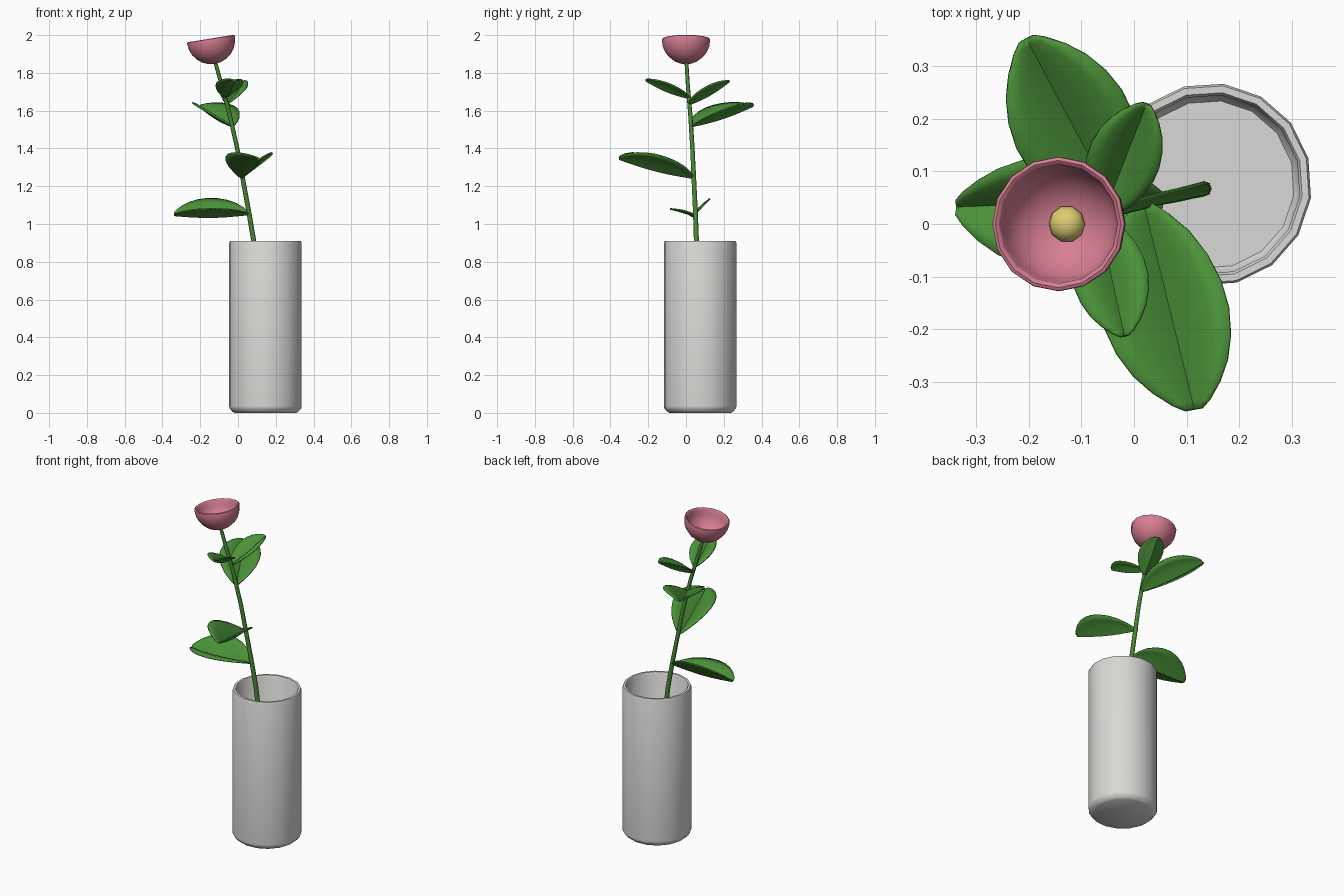
import bpy, bmesh, math
from mathutils import Vector, Matrix

if "Cube" in bpy.data.objects:
    bpy.data.objects.remove(bpy.data.objects["Cube"])


def material(name, rgb):
    m = bpy.data.materials.new(name)
    m.diffuse_color = (*rgb, 1)
    m.use_nodes = True
    m.node_tree.nodes["Principled BSDF"].inputs["Base Color"].default_value = m.diffuse_color
    return m


GREEN = material("leaf_green", (0.07, 0.29, 0.04))
STEM = material("stem_green", (0.065, 0.24, 0.035))
PINK = material("petal_pink", (0.68, 0.21, 0.29))
YELLOW = material("centre_yellow", (0.73, 0.60, 0.17))
WHITE = material("vase_white", (0.70, 0.69, 0.67))


def finish(name, bm, mat, angle=50):
    bmesh.ops.remove_doubles(bm, verts=bm.verts, dist=1e-5)
    bmesh.ops.recalc_face_normals(bm, faces=bm.faces)
    me = bpy.data.meshes.new(name)
    bm.to_mesh(me)
    bm.free()
    me.materials.append(mat)
    ob = bpy.data.objects.new(name, me)
    bpy.context.collection.objects.link(ob)
    bpy.ops.object.select_all(action='DESELECT')
    ob.select_set(True)
    bpy.context.view_layer.objects.active = ob
    bpy.ops.object.shade_smooth_by_angle(angle=math.radians(angle))
    return ob


def lathe(name, profile, sides, matrix, mat, start=0.0):
    """Spin an (r, z) profile that starts and ends on the axis."""
    bm = bmesh.new()
    rings = []
    for r, z in profile:
        rings.append([bm.verts.new((r * math.cos(start + 2 * math.pi * i / sides),
                                    r * math.sin(start + 2 * math.pi * i / sides), z))
                      for i in range(sides if r > 1e-6 else 1)])
    for a, b in zip(rings, rings[1:]):
        for i in range(sides):
            j = (i + 1) % sides
            vs = [a[i % len(a)], a[j % len(a)], b[j % len(b)], b[i % len(b)]]
            bm.faces.new(list(dict.fromkeys(vs)))
    bm.transform(matrix)
    return finish(name, bm, mat)


# Vase: hollow 16-sided cylinder with chamfered foot and rounded rim
lathe("vase", [(0, 0), (0.165, 0), (0.176, 0.007), (0.192, 0.025), (0.193, 0.035),
               (0.193, 0.90), (0.189, 0.91), (0.176, 0.91), (0.171, 0.90),
               (0.171, 0.05), (0.16, 0.035), (0, 0.035)],
      16, Matrix.Translation((0.145, 0.075, 0)), WHITE, math.radians(15))

# Stem: gently leaning tapered tube
path = [(0.133, 0.067, 0.035), (0.130, 0.066, 0.30), (0.112, 0.062, 0.65),
        (0.083, 0.055, 0.91), (0.058, 0.050, 1.06), (0.027, 0.042, 1.23),
        (-0.004, 0.034, 1.40), (-0.047, 0.022, 1.59), (-0.085, 0.010, 1.73),
        (-0.122, 0.002, 1.862)]
bm = bmesh.new()
rings = []
for k, p in enumerate(path):
    r = 0.015 - 0.005 * k / (len(path) - 1)
    d = Vector(path[min(k + 1, len(path) - 1)]) - Vector(path[max(k - 1, 0)])
    q = Vector((0, 0, 1)).rotation_difference(d)
    rings.append([bm.verts.new(Vector(p) + q @ Vector((r * math.cos(i * math.pi / 4),
                                                       r * math.sin(i * math.pi / 4), 0)))
                  for i in range(8)])
for a, b in zip(rings, rings[1:]):
    for i in range(8):
        bm.faces.new((a[i], a[(i + 1) % 8], b[(i + 1) % 8], b[i]))
bm.faces.new(rings[0])
bm.faces.new(rings[-1])
finish("stem", bm, STEM)

# Flower: tilted hollow hemispherical cup
tilt = (Matrix.Translation((-0.143, 0.0, 1.974))
        @ Vector((0, 0, 1)).rotation_difference(Vector((-0.16, 0, 1))).to_matrix().to_4x4())


def arc(r, a0, a1, n):
    return [(max(0, r * math.cos(math.radians(a0 + (a1 - a0) * i / n))),
             r * math.sin(math.radians(a0 + (a1 - a0) * i / n))) for i in range(n + 1)]


lathe("flower_cup", arc(0.128, -90, 0, 6) + [(0.127, 0.005), (0.121, 0.008), (0.115, 0.004)]
      + arc(0.113, 0, -90, 6), 16, tilt, PINK)

# Flower centre: small bead at the bottom of the cup
lathe("flower_centre", [(r, z * 0.8) for r, z in arc(0.035, -90, 90, 6)], 10,
      tilt @ Matrix.Translation((0, 0, -0.098)), YELLOW)

# Leaves: folded along the midrib, (t, width) outline, edge offsets at the widest point
OUTLINE = [(0, 0.13), (0.06, 0.38), (0.15, 0.65), (0.27, 0.86), (0.4, 0.98), (0.53, 1.0),
           (0.66, 0.92), (0.78, 0.76), (0.88, 0.54), (0.96, 0.30), (1, 0.13)]


def leaf(name, base, tip, left, right):
    base, tip, left, right = map(Vector, (base, tip, left, right))
    bm = bmesh.new()
    rows = []
    for t, w in OUTLINE:
        mid = base.lerp(tip, t) - Vector((0, 0, 0.012 * math.sin(math.pi * t)))
        row = []
        for s in (-1, -0.67, -0.33, 0, 0.33, 0.67, 1):
            e = (left if s < 0 else right) * abs(s) * w
            e.z += 0.012 * w * math.sin(math.pi * abs(s))
            row.append(bm.verts.new(mid + e))
        rows.append(row)
    for a, b in zip(rows, rows[1:]):
        for i in range(6):
            bm.faces.new((a[i], a[i + 1], b[i + 1], b[i]))
    ob = finish(name, bm, GREEN)
    mod = ob.modifiers.new("thickness", 'SOLIDIFY')
    mod.thickness = 0.007
    mod.offset = 0


leaf("leaf_low_left", (0.056, 0.048, 1.05), (-0.338, 0.033, 1.045),
     (-0.01, -0.125, 0.045), (-0.01, 0.088, 0.10))
leaf("leaf_low_front", (0.018, 0.040, 1.242), (0.115, -0.352, 1.342),
     (0.11, 0.01, 0.085), (-0.125, -0.03, 0.085))
leaf("leaf_mid_back", (-0.030, 0.026, 1.515), (-0.205, 0.352, 1.622),
     (-0.10, -0.055, 0.068), (0.10, 0.055, 0.065))
leaf("leaf_top_front", (-0.068, 0.015, 1.665), (-0.018, -0.213, 1.758),
     (0.068, 0.012, 0.042), (-0.072, -0.015, 0.045))
leaf("leaf_top_back", (-0.058, 0.018, 1.632), (0.024, 0.228, 1.752),
     (-0.066, 0.026, 0.045), (0.062, -0.024, 0.042))
